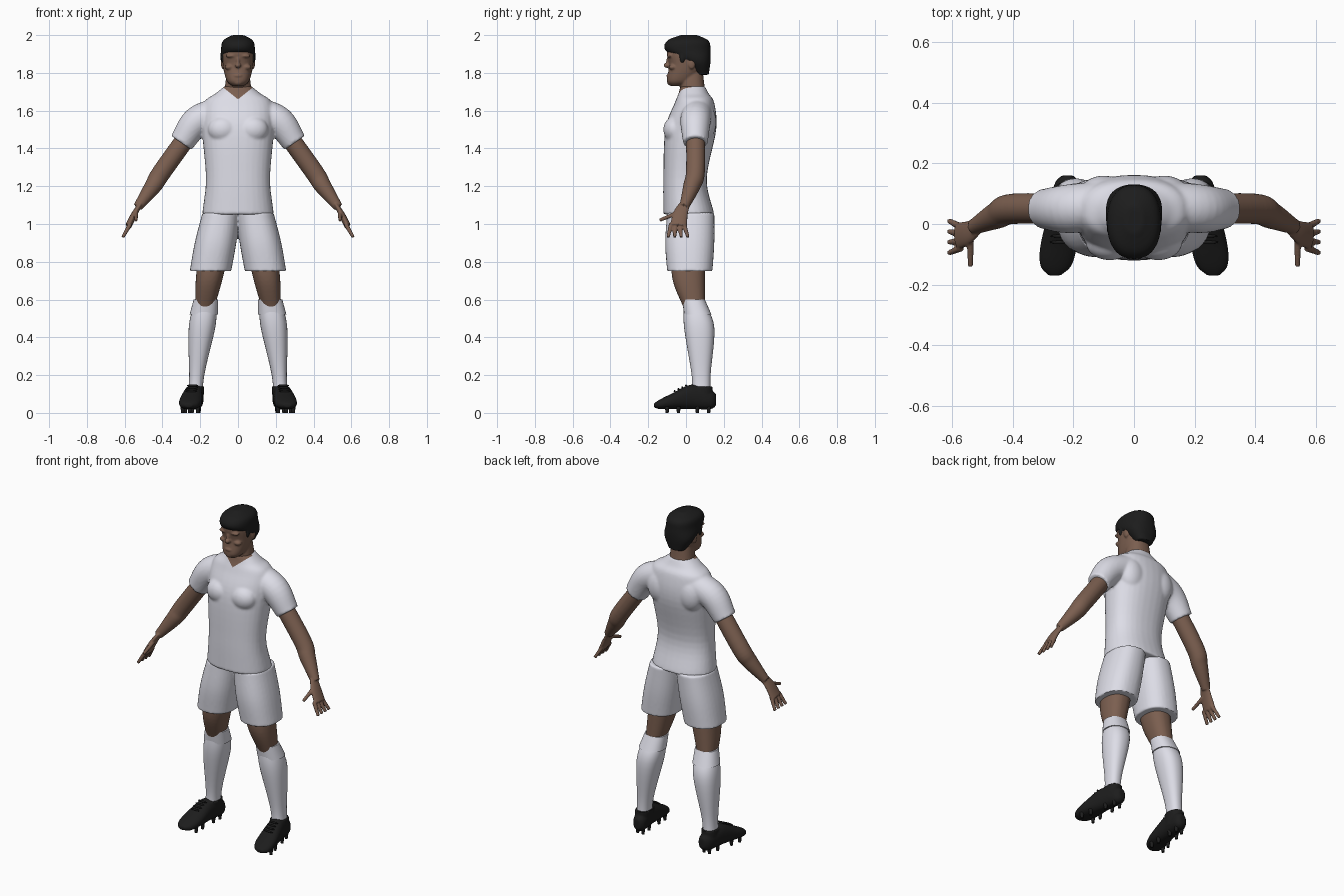
import bpy
import bmesh
import math
from mathutils import Vector, Matrix

if "Cube" in bpy.data.objects:
    bpy.data.objects.remove(bpy.data.objects["Cube"], do_unlink=True)

X, Y, Z = Vector((1, 0, 0)), Vector((0, 1, 0)), Vector((0, 0, 1))
BOTH_SIDES = (-1, 1)


def material(name, colour):
    mat = bpy.data.materials.new(name)
    mat.use_nodes = True
    rgba = (*colour, 1)
    mat.diffuse_color = rgba
    mat.node_tree.nodes["Principled BSDF"].inputs["Base Color"].default_value = rgba
    return mat


skin = material("brown skin", (.2, .115, .08))
white = material("white cloth", (.78, .78, .86))
black = material("black hair and leather", (.012, .012, .012))


def smooth_path(rings, steps=6):
    """Interpolate a list of equal-length rings with a Catmull-Rom spline."""
    points = [Vector(ring) for ring in rings]
    first = points[0] * 2 - points[1]
    last = points[-1] * 2 - points[-2]
    points = [first, *points, last]
    path = []
    for before, start, end, after in zip(points, points[1:], points[2:], points[3:]):
        leaving, arriving = (end - before) / 2, (after - start) / 2
        for step in range(steps):
            t = step / steps
            ease = t * t * (3 - 2 * t)
            path.append(start.lerp(end, ease) + leaving * t * (1 - t) ** 2
                        - arriving * t * t * (1 - t))
    return path + [points[-2]]


def bridge(bm, sections, power, sides=32):
    """Skin a list of (centre, half width vector, half depth vector) sections."""
    loops = []
    for centre, width, depth in sections:
        loop = []
        for k in range(sides):
            angle = math.tau * k / sides
            across, along = (math.copysign(abs(value) ** (2 / power), value)
                             for value in (math.cos(angle), math.sin(angle)))
            loop.append(bm.verts.new(centre + width * across + depth * along))
        loops.append(loop)
    for low, high in zip(loops, loops[1:]):
        for k in range(sides):
            n = (k + 1) % sides
            bm.faces.new((low[k], low[n], high[n], high[k]))
    bm.faces.new(loops[0])
    bm.faces.new(loops[-1])


def middle(position):
    return 0


def leg_axis(height):
    """The legs spread outwards from the hips to the ankles."""
    return .23 - .13 * height ** 1.5


def foot_axis(position):
    """The feet turn slightly outwards."""
    return .24 - .13 * position


def stack(bm, rings, axis=middle, lying=False):
    """Skin rings of (position, half width, near limit, far limit)."""
    run, span = (Y, Z) if lying else (Z, Y)
    sections = []
    for position, width, near, far in smooth_path(rings):
        centre = X * axis(position) + run * position + span * (near + far) / 2
        sections.append((centre, X * width, span * (far - near) / 2))
    bridge(bm, sections, power=2.3)


def tube(bm, rings, flat=1):
    """Skin rings of (x, y, z, radius) that follow their own path."""
    path = smooth_path(rings)
    centres = [Vector(ring[:3]) for ring in path]
    sections = []
    for i, ring in enumerate(path):
        tangent = centres[min(i + 1, len(path) - 1)] - centres[max(i - 1, 0)]
        across = Y.cross(tangent).normalized()
        along = tangent.cross(across).normalized()
        sections.append((centres[i], across * ring[3] * flat, along * ring[3]))
    bridge(bm, sections, power=2)


def blob(bm, centre, size):
    place = Matrix.Translation(centre) @ Matrix.Diagonal((*size, 1))
    bmesh.ops.create_uvsphere(bm, u_segments=24, v_segments=16, radius=1, matrix=place)


def finish(name, bm, mat, voxel=0, mirror=True, relax=2):
    """Mirror the part, fuse its pieces into one surface and smooth it."""
    bmesh.ops.recalc_face_normals(bm, faces=bm.faces)
    mesh = bpy.data.meshes.new(name)
    bm.to_mesh(mesh)
    bm.free()
    mesh.materials.append(mat)
    obj = bpy.data.objects.new(name, mesh)
    bpy.context.collection.objects.link(obj)
    if mirror:
        obj.modifiers.new("mirror", "MIRROR").use_mirror_merge = False
    if voxel:
        fuse = obj.modifiers.new("fuse", "REMESH")
        fuse.mode = "VOXEL"
        fuse.voxel_size = voxel
        obj.modifiers.new("relax", "SMOOTH").iterations = relax
    evaluated = obj.evaluated_get(bpy.context.evaluated_depsgraph_get())
    obj.data = bpy.data.meshes.new_from_object(evaluated)
    obj.modifiers.clear()
    obj.data.shade_smooth()
    obj.data.set_sharp_from_angle(angle=math.radians(50))
    return obj


# Head with neck, nose, lips, chin, brows, cheeks and ears
bm = bmesh.new()
stack(bm, [(1.73, .03, -.08, -.02), (1.76, .06, -.1, .04), (1.84, .08, -.09, .1),
           (1.92, .08, -.1, .11), (1.98, .04, -.05, .07)])
stack(bm, [(1.62, .08, -.02, .12), (1.72, .07, -.03, .1), (1.8, .06, -.03, .09)])
blob(bm, (0, -.09, 1.86), (.01, .015, .03))
blob(bm, (0, -.1, 1.84), (.016, .018, .014))
blob(bm, (0, -.09, 1.785), (.025, .014, .01))
blob(bm, (0, -.07, 1.75), (.03, .03, .02))
for side in BOTH_SIDES:
    blob(bm, (side * .035, -.085, 1.89), (.03, .016, .01))
    blob(bm, (side * .045, -.07, 1.83), (.025, .02, .015))
    blob(bm, (side * .08, .03, 1.85), (.01, .02, .03))
finish("head", bm, skin, voxel=.005, mirror=False)

# Short hair with sideburns
bm = bmesh.new()
stack(bm, [(1.79, .05, .05, .12), (1.86, .09, -.02, .13), (1.92, .09, -.11, .13),
           (1.97, .08, -.1, .12), (2, .03, -.03, .06)])
for side in BOTH_SIDES:
    blob(bm, (side * .08, -.02, 1.88), (.01, .015, .03))
finish("hair", bm, black, voxel=.007, mirror=False)

# Shirt: torso, chest, shoulder blades and sleeves
bm = bmesh.new()
stack(bm, [(1.05, .19, -.12, .15), (1.24, .17, -.12, .11), (1.5, .19, -.11, .16),
           (1.64, .18, -.06, .15), (1.69, .12, -.04, .12), (1.73, .07, -.03, .1)])
for side in BOTH_SIDES:
    blob(bm, (side * .08, -.06, 1.5), (.08, .06, .07))
    blob(bm, (side * .1, .1, 1.54), (.08, .06, .1))
    tube(bm, [(side * .11, .06, 1.59, .08), (side * .22, .05, 1.54, .08),
              (side * .3, .05, 1.43, .065)])
shirt = finish("shirt", bm, white, voxel=.008, mirror=False, relax=4)

# V neckline cut into the shirt front
shirt.data.materials.append(skin)
bm = bmesh.new()
bm.from_mesh(shirt.data)
for side in BOTH_SIDES:
    bmesh.ops.bisect_plane(bm, geom=[*bm.verts, *bm.edges, *bm.faces],
                           plane_co=Z * 1.66, plane_no=Z - X * side * .8)
for face in bm.faces:
    spot = face.calc_center_median()
    if spot.y < .03 and spot.z > 1.66 + .8 * abs(spot.x):
        face.material_index = 1
bm.to_mesh(shirt.data)
bm.free()

# Shorts
bm = bmesh.new()
stack(bm, [(.75, .11, -.1, .14), (.9, .11, -.11, .15), (1.06, .1, -.1, .15)], leg_axis)
finish("shorts", bm, white, voxel=.008)

# Arms and palms
bm = bmesh.new()
tube(bm, [(.22, .05, 1.53, .05), (.4, .05, 1.28, .05), (.45, .03, 1.2, .045),
          (.53, -.01, 1.09, .025)])
tube(bm, [(.52, -.01, 1.1, .03), (.55, -.03, 1.05, .04), (.58, -.04, .99, .045)], flat=.4)

# Fanned fingers and a thumb
digits = [((.57, -.01 - .023 * i, 1), (.61, .01 - .035 * i, .93)) for i in range(4)]
digits.append(((.54, -.04, 1.06), (.54, -.14, 1.02)))
for base, tip in digits:
    tube(bm, [(*base, .012), (*tip, .009)])
finish("arms", bm, skin, voxel=.005)

# Bare legs with kneecaps
bm = bmesh.new()
stack(bm, [(.85, .08, -.08, .1), (.7, .07, -.07, .1), (.55, .05, -.01, .1)], leg_axis)
blob(bm, (leg_axis(.64), -.01, .64), (.04, .03, .05))
finish("legs", bm, skin, voxel=.007)

# Socks with a folded cuff
bm = bmesh.new()
stack(bm, [(.58, .06, -.01, .1), (.45, .07, -.01, .15), (.2, .04, .03, .13),
           (.08, .04, .03, .13)], leg_axis)
stack(bm, [(.6, .065, -.02, .1), (.52, .075, -.01, .135)], leg_axis)
finish("socks", bm, white)

# Boots with an ankle collar
bm = bmesh.new()
stack(bm, [(.16, .02, .04, .1), (.13, .04, .02, .12), (.03, .05, .02, .15),
           (-.08, .06, .02, .1), (-.14, .05, .02, .07), (-.17, .02, .03, .05)],
      foot_axis, lying=True)
stack(bm, [(.06, .045, .02, .14), (.14, .045, .02, .14)], leg_axis)
finish("boots", bm, black, voxel=.006)

# Laces across the instep
bm = bmesh.new()
for i in range(4):
    y = -.02 * i
    blob(bm, (foot_axis(y), y, .145 - .01 * i), (.03, .005, .006))
finish("laces", bm, black)

# Studs under the soles
bm = bmesh.new()
for y in (.12, .06, -.04, -.1):
    for side in BOTH_SIDES:
        place = Vector((foot_axis(y) + side * (.03 - y / 10), y, .017))
        bmesh.ops.create_cone(bm, cap_ends=True, segments=12, radius1=.008, radius2=.012,
                              depth=.034, matrix=Matrix.Translation(place))
finish("studs", bm, black)
